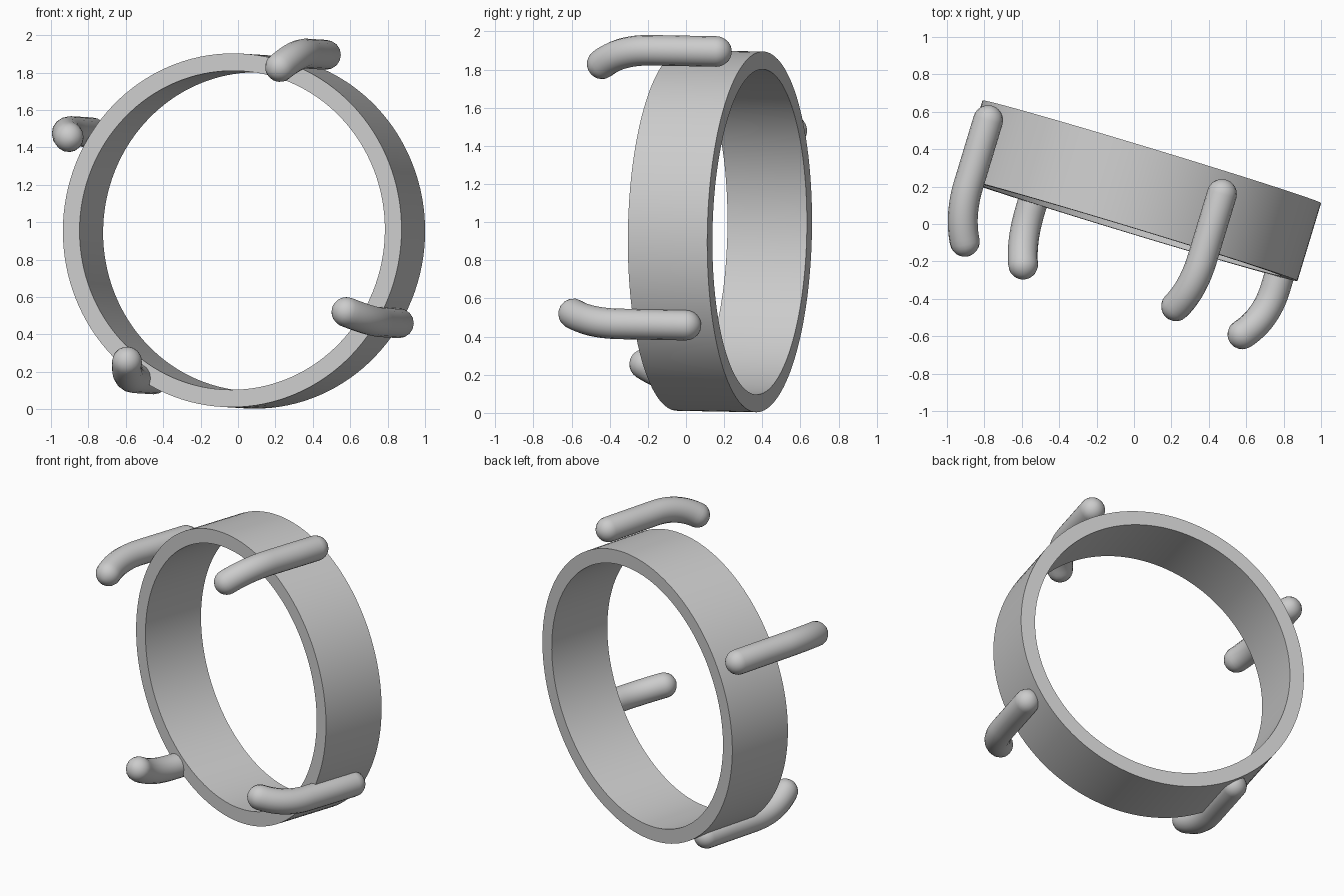
import bpy, bmesh, math
from mathutils import Vector

if "Cube" in bpy.data.objects:
    bpy.data.objects.remove(bpy.data.objects["Cube"])

# Ring axis: turned about 17 degrees, front face tipped slightly upward
AXIS = Vector((0.29, 0.957, -0.018)).normalized()
CENTER = Vector((0.032, 0.178, 0.953))
R_OUT, R_IN, WIDTH = 0.946, 0.853, 0.435
PRONG_R = 0.08


def smooth(obj):
    bpy.ops.object.select_all(action='DESELECT')
    obj.select_set(True)
    bpy.context.view_layer.objects.active = obj
    bpy.ops.object.shade_smooth_by_angle(angle=math.radians(35))


# Flat-sided ring: rectangular section swept around the axis
def make_ring():
    n = 128
    bm = bmesh.new()
    section = [(R_OUT, -WIDTH / 2), (R_OUT, WIDTH / 2), (R_IN, WIDTH / 2), (R_IN, -WIDTH / 2)]
    loops = []
    for i in range(n):
        a = math.tau * i / n
        loops.append([bm.verts.new((r * math.cos(a), r * math.sin(a), h)) for r, h in section])
    for i in range(n):
        p, q = loops[i], loops[(i + 1) % n]
        for k in range(4):
            m = (k + 1) % 4
            bm.faces.new((p[k], q[k], q[m], p[m]))
    bmesh.ops.recalc_face_normals(bm, faces=bm.faces)
    mesh = bpy.data.meshes.new("ring")
    bm.to_mesh(mesh)
    bm.free()
    obj = bpy.data.objects.new("ring", mesh)
    bpy.context.collection.objects.link(obj)
    obj.rotation_euler = AXIS.to_track_quat('Z', 'Y').to_euler()
    obj.location = CENTER
    smooth(obj)


# Round-ended prong: straight along the ring, front end bent inward
def make_prong(name, back, front):
    back, front = Vector(back), Vector(front)
    p1, ctrl = back - AXIS * 0.36, back - AXIS * 0.53
    path = [back, back.lerp(p1, 0.5)]
    for i in range(13):
        t = i / 12
        path.append(p1 * (1 - t) ** 2 + ctrl * 2 * t * (1 - t) + front * t * t)
    end_dir = (front - ctrl).normalized()
    caps = [math.radians(a) for a in (15, 30, 45, 60, 75, 84, 89)]
    pts = [(back + AXIS * PRONG_R * math.sin(a), math.cos(a)) for a in reversed(caps)]
    pts += [(p, 1.0) for p in path]
    pts += [(front + end_dir * PRONG_R * math.sin(a), math.cos(a)) for a in caps]

    curve = bpy.data.curves.new(name, 'CURVE')
    curve.dimensions = '3D'
    curve.bevel_depth = PRONG_R
    curve.bevel_resolution = 6
    curve.use_fill_caps = True
    spline = curve.splines.new('POLY')
    spline.points.add(len(pts) - 1)
    for sp, (co, rad) in zip(spline.points, pts):
        sp.co = (*co, 1)
        sp.radius = rad
    obj = bpy.data.objects.new(name, curve)
    bpy.context.collection.objects.link(obj)
    bpy.ops.object.select_all(action='DESELECT')
    obj.select_set(True)
    bpy.context.view_layer.objects.active = obj
    bpy.ops.object.convert(target='MESH')
    smooth(bpy.context.view_layer.objects.active)


make_ring()
make_prong("prong_top_right", (0.47, 0.16, 1.895), (0.225, -0.44, 1.83))
make_prong("prong_top_left", (-0.78, 0.555, 1.48), (-0.905, -0.095, 1.455))
make_prong("prong_bottom_right", (0.86, 0.0, 0.46), (0.58, -0.59, 0.52))
make_prong("prong_bottom_left", (-0.45, 0.42, 0.16), (-0.593, -0.217, 0.255))
